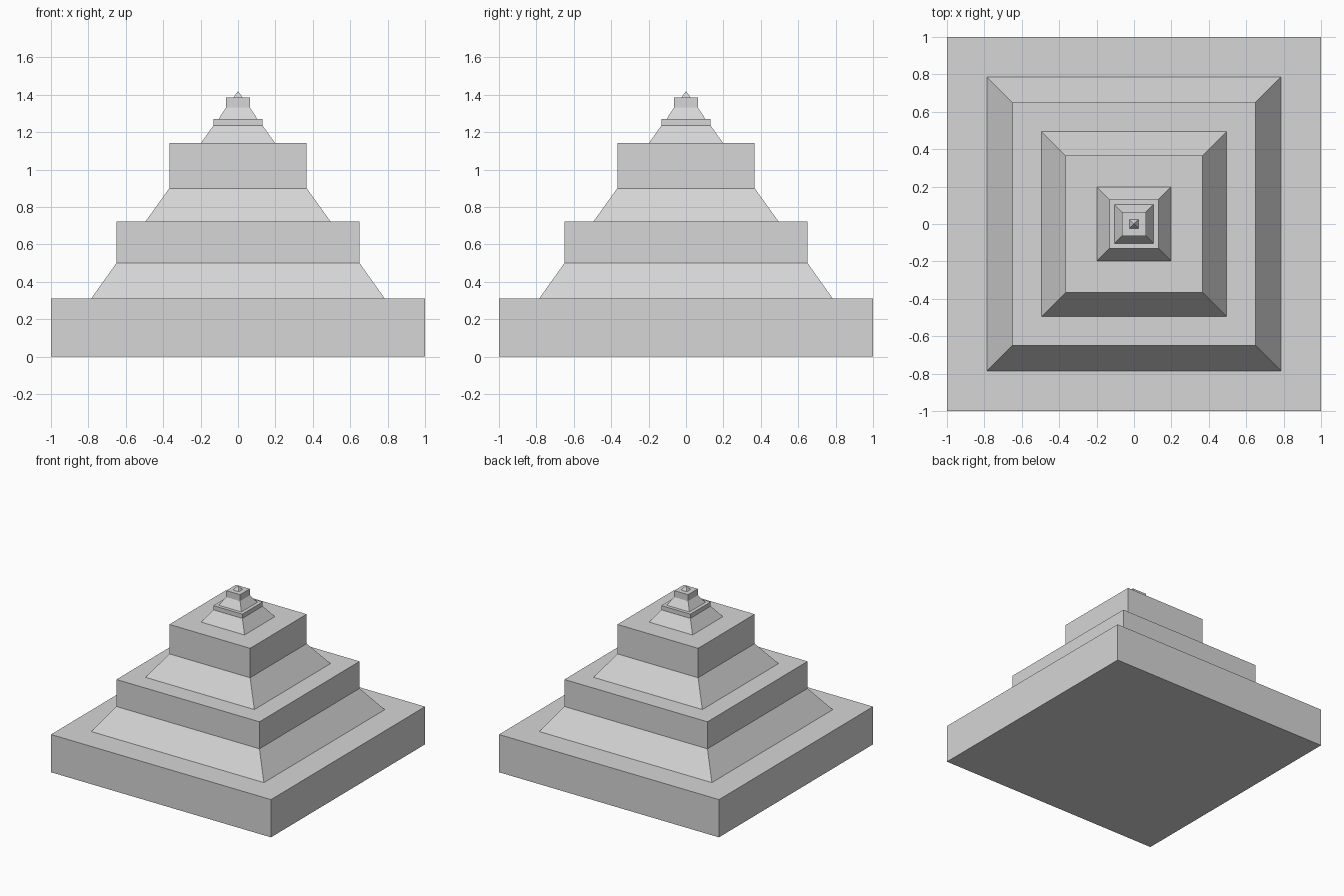
import bpy, bmesh

if "Cube" in bpy.data.objects:
    bpy.data.objects.remove(bpy.data.objects["Cube"])

stone = bpy.data.materials.new("light_grey_stone")
stone.diffuse_color = (0.67, 0.67, 0.67, 1)
stone.use_nodes = True
stone.node_tree.nodes["Principled BSDF"].inputs["Base Color"].default_value = stone.diffuse_color


def tier(name, bottom, top, z0, z1):
    """Square block or tapered tier, given its half widths and heights."""
    bm = bmesh.new()
    corners = ((-1, -1), (1, -1), (1, 1), (-1, 1))
    low = [bm.verts.new((x * bottom, y * bottom, z0)) for x, y in corners]
    bm.faces.new(low[::-1])
    if top > 0:
        high = [bm.verts.new((x * top, y * top, z1)) for x, y in corners]
        bm.faces.new(high)
        for i in range(4):
            j = (i + 1) % 4
            bm.faces.new((low[i], low[j], high[j], high[i]))
    else:
        apex = bm.verts.new((0, 0, z1))
        for i in range(4):
            bm.faces.new((low[i], low[(i + 1) % 4], apex))
    mesh = bpy.data.meshes.new(name)
    bm.to_mesh(mesh)
    bm.free()
    mesh.materials.append(stone)
    obj = bpy.data.objects.new(name, mesh)
    bpy.context.collection.objects.link(obj)


# Stacked from the ground up: blocks alternate with sloped tiers
tier("foot_plate", 1.0, 1.0, 0.0, 0.007)
tier("base_block", 1.0, 1.0, 0.007, 0.31)
tier("lower_slope", 0.785, 0.65, 0.31, 0.50)
tier("lower_block", 0.65, 0.65, 0.50, 0.722)
tier("middle_slope", 0.495, 0.367, 0.722, 0.90)
tier("middle_block", 0.367, 0.367, 0.90, 1.142)
tier("upper_slope", 0.198, 0.132, 1.142, 1.235)
tier("upper_slab", 0.132, 0.132, 1.235, 1.27)
tier("top_slope", 0.104, 0.063, 1.27, 1.332)
tier("top_block", 0.063, 0.063, 1.332, 1.385)
tier("tip", 0.025, 0.0, 1.385, 1.42)
